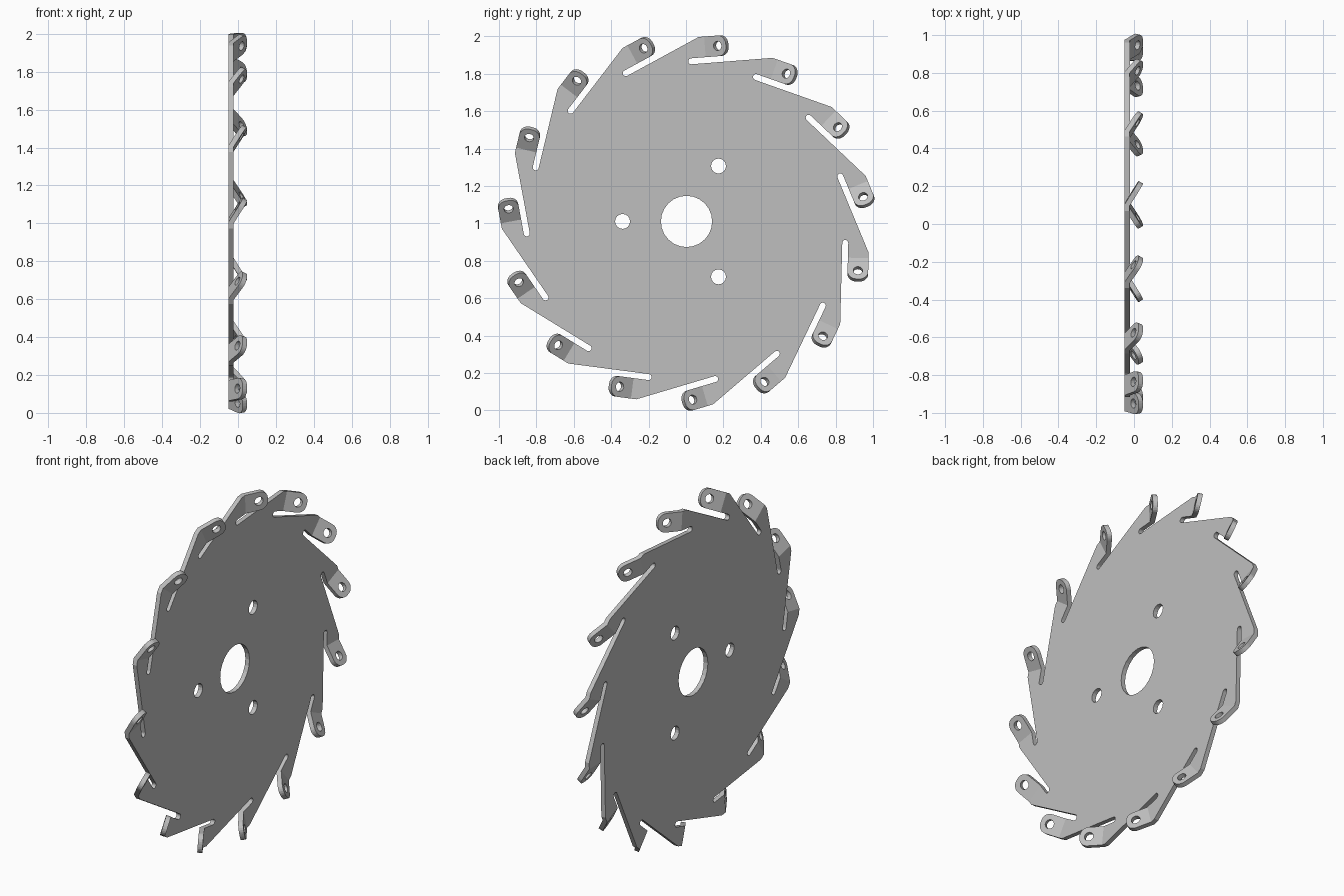
import bpy, bmesh, math
from mathutils import Matrix, Vector

cube = bpy.data.objects.get("Cube")
if cube:
    bpy.data.objects.remove(cube, do_unlink=True)

TEETH = 15
THICK = 0.027
LEAN = math.radians(4.5)       # direction of the first tab in the plate
BEND = math.radians(32)        # tabs fold towards +x
LOW, HIGH = 0.8675, 0.978      # tab edges
MID = (LOW + HIGH) / 2
FOLD = 0.175                   # fold line along the tab
LENGTH = 0.136                 # tab length beyond the fold
SLOT_U, SLOT_R = 0.0925, 0.016

steel = bpy.data.materials.new("steel_grey")
steel.use_nodes = True
colour = (0.52, 0.52, 0.52, 1)
steel.diffuse_color = colour
steel.node_tree.nodes["Principled BSDF"].inputs["Base Color"].default_value = colour

bm = bmesh.new()


def arc(cu, cv, r, start, end, steps):
    """Points on an arc, angles in degrees."""
    angles = [math.radians(start + (end - start) * i / steps) for i in range(steps + 1)]
    return [(cu + r * math.cos(a), cv + r * math.sin(a)) for a in angles]


def circle(cu, cv, r, steps):
    return arc(cu, cv, r, 0, 360, steps)[:-1]


def edge(a, b):
    return bm.edges.get((a, b)) or bm.edges.new((a, b))


def loop(verts):
    return [edge(a, b) for a, b in zip(verts, verts[1:] + verts[:1])]


def fill(edges):
    bmesh.ops.triangle_fill(bm, use_beauty=True, edges=edges, normal=(1, 0, 0))


def add(points, turn, folded=False):
    """Place (along, across) points in the plate; folded ones start at the fold line."""
    verts = []
    for u, v in points:
        p = Vector((0, u, v))
        if folded:
            p = Vector((u * math.sin(BEND), FOLD + u * math.cos(BEND), v))
        verts.append(bm.verts.new(turn @ p))
    return verts


# Toothed outline, with a bent and drilled tab on every tooth
outline, tabs = [], []
for k in range(TEETH):
    turn = Matrix.Rotation(LEAN - k * math.tau / TEETH, 3, 'X')
    corner, top, bottom = add([(0.142, HIGH), (FOLD, HIGH), (FOLD, LOW)], turn)
    slot = add(arc(SLOT_U, LOW - SLOT_R, SLOT_R, 90, 270, 8), turn)
    outline += [corner, top, bottom] + slot

    r = 0.047
    tip = add(arc(LENGTH - r, HIGH - r, r, 90, 0, 6)
              + arc(LENGTH - r, LOW + r, r, 0, -90, 6), turn, True)
    hole = add(circle(0.083, MID, 0.025, 16), turn, True)
    tabs.append(loop([top] + tip + [bottom]) + loop(hole))

# Plate with centre bore and three bolt holes
flat = Matrix.Identity(3)
body = loop(outline) + loop(add(circle(0, 0, 0.137, 24), flat))
for a in (60, 180, 300):
    a = math.radians(a)
    body += loop(add(circle(0.342 * math.cos(a), 0.342 * math.sin(a), 0.04, 16), flat))
fill(body)
for tab in tabs:
    fill(tab)

bm.normal_update()
bmesh.ops.reverse_faces(bm, faces=[f for f in bm.faces if f.normal.x < 0])

# Stand the disc on the ground, centred
ys = [v.co.y for v in bm.verts]
zs = [v.co.z for v in bm.verts]
shift = Vector((-0.036, -(min(ys) + max(ys)) / 2, -min(zs)))
bmesh.ops.translate(bm, verts=bm.verts[:], vec=shift)

mesh = bpy.data.meshes.new("toothed_disc")
bm.to_mesh(mesh)
bm.free()
mesh.materials.append(steel)
disc = bpy.data.objects.new("toothed_disc", mesh)
bpy.context.collection.objects.link(disc)

# Sheet thickness
sheet = disc.modifiers.new("sheet_thickness", 'SOLIDIFY')
sheet.thickness = THICK
sheet.offset = 0
sheet.use_even_offset = True
sheet.use_quality_normals = True
